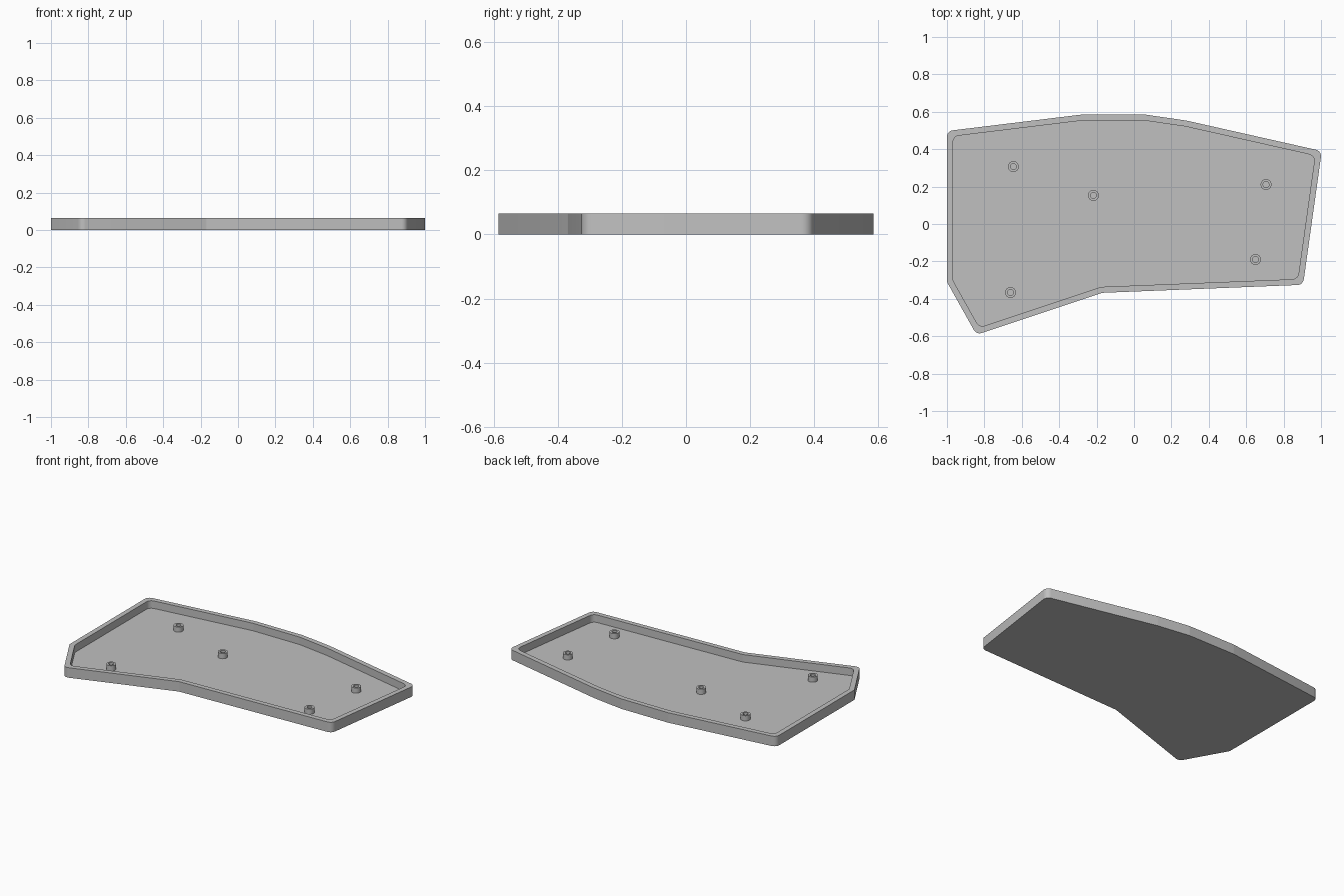
import bpy, bmesh, math
from mathutils import Vector

if "Cube" in bpy.data.objects:
    bpy.data.objects.remove(bpy.data.objects["Cube"], do_unlink=True)

HEIGHT, FLOOR, WALL, CORNER = 0.065, 0.016, 0.032, 0.035
POST_TOP = 0.05

grey = bpy.data.materials.new("plain_grey")
grey.use_nodes = True
grey.diffuse_color = (0.53, 0.53, 0.53, 1)
grey.node_tree.nodes["Principled BSDF"].inputs["Base Color"].default_value = (0.53, 0.53, 0.53, 1)


def inset(points, distance):
    """Move every edge of a counter-clockwise outline inwards."""
    result = []
    for i, p in enumerate(points):
        a = (p - points[i - 1]).normalized()
        b = (points[(i + 1) % len(points)] - p).normalized()
        na, nb = Vector((-a.y, a.x)), Vector((-b.y, b.x))
        result.append(p + (na + nb) * distance / (1 + na.dot(nb)))
    return result


def fillet(points, radius, steps=6):
    """Replace every corner of an outline with a tangent arc."""
    result = []
    for i, p in enumerate(points):
        a = (points[i - 1] - p).normalized()
        b = (points[(i + 1) % len(points)] - p).normalized()
        half = a.angle(b) / 2
        centre = p + (a + b).normalized() * radius / math.sin(half)
        reach = radius / math.tan(half)
        start, end = p + a * reach - centre, p + b * reach - centre
        turn = math.atan2(start.x * end.y - start.y * end.x, start.dot(end))
        for k in range(steps + 1):
            t = turn * k / steps
            c, s = math.cos(t), math.sin(t)
            result.append(centre + Vector((start.x * c - start.y * s,
                                           start.x * s + start.y * c)))
    return result


def shell(name, rings, cap_first=True, cap_last=True):
    """Bridge a list of (outline, z) rings into one solid."""
    bm = bmesh.new()
    loops = [[bm.verts.new((p.x, p.y, z)) for p in pts] for pts, z in rings]
    for low, high in zip(loops, loops[1:]):
        for i in range(len(low)):
            j = (i + 1) % len(low)
            bm.faces.new((low[i], low[j], high[j], high[i]))
    if cap_first:
        bm.faces.new(loops[0][::-1])
    if cap_last:
        bm.faces.new(loops[-1])
    mesh = bpy.data.meshes.new(name)
    bm.to_mesh(mesh)
    bm.free()
    mesh.materials.append(grey)
    obj = bpy.data.objects.new(name, mesh)
    bpy.context.collection.objects.link(obj)
    bpy.ops.object.select_all(action='DESELECT')
    obj.select_set(True)
    bpy.context.view_layer.objects.active = obj
    bpy.ops.object.shade_smooth_by_angle(angle=math.radians(30))
    return obj


def circle(x, y, radius, sides=32):
    return [Vector((x + radius * math.cos(2 * math.pi * k / sides),
                    y + radius * math.sin(2 * math.pi * k / sides))) for k in range(sides)]


# Open tray: outer wall, flat rim, inner wall and floor
outline = [Vector(p) for p in (
    (-1, 0.497), (-1, -0.31), (-0.842, -0.592), (-0.17, -0.368), (0.904, -0.325),
    (1.004, 0.39), (0.28, 0.553), (0.06, 0.585), (-0.28, 0.585))]
outer = fillet(outline, CORNER)
inner = fillet(inset(outline, WALL), CORNER)
shell("tray", [(outer, 0), (outer, HEIGHT), (inner, HEIGHT), (inner, FLOOR)])

# Hollow screw posts standing on the floor
for x, y in ((-0.645, 0.307), (-0.217, 0.153), (0.706, 0.211), (0.65, -0.19), (-0.66, -0.366)):
    wide, bore = circle(x, y, 0.029), circle(x, y, 0.016)
    shell("screw_post", [(wide, FLOOR), (wide, POST_TOP), (bore, POST_TOP), (bore, FLOOR)],
          cap_first=False, cap_last=False)
